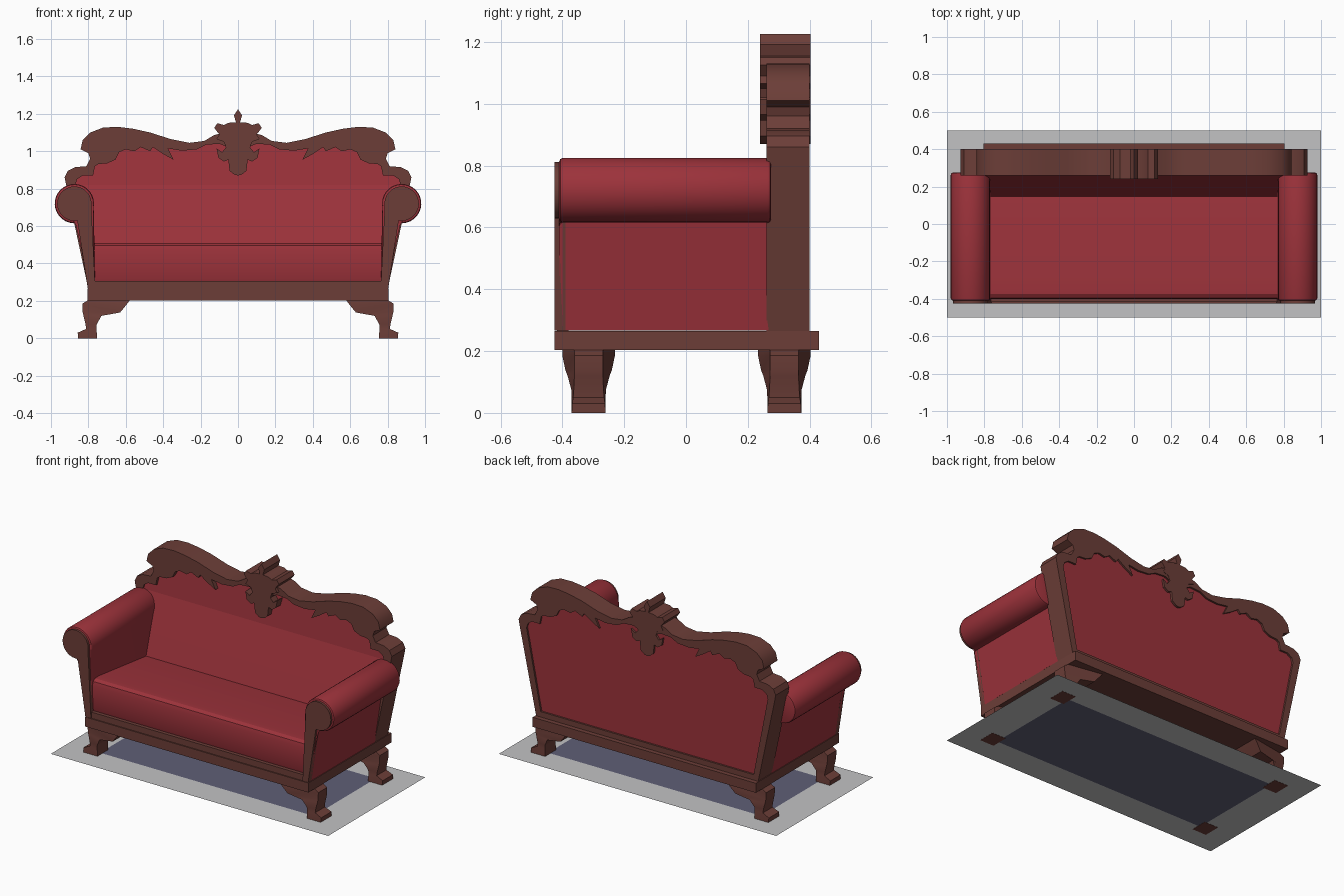
import bpy, bmesh, math

if "Cube" in bpy.data.objects:
    bpy.data.objects.remove(bpy.data.objects["Cube"])


def material(name, rgb):
    m = bpy.data.materials.new(name)
    m.diffuse_color = (*rgb, 1)
    m.use_nodes = True
    m.node_tree.nodes["Principled BSDF"].inputs["Base Color"].default_value = m.diffuse_color
    return m


WOOD = material("dark wood", (0.150, 0.048, 0.039))
RED = material("red fabric", (0.332, 0.032, 0.043))
GREY = material("grey floor", (0.54, 0.54, 0.55))
SHADE = material("blue grey floor", (0.115, 0.115, 0.18))


def finish(name, bm, mats, angle=35):
    bmesh.ops.recalc_face_normals(bm, faces=bm.faces)
    me = bpy.data.meshes.new(name)
    bm.to_mesh(me)
    bm.free()
    for m in mats:
        me.materials.append(m)
    me.shade_smooth()
    me.set_sharp_from_angle(angle=math.radians(angle))
    ob = bpy.data.objects.new(name, me)
    bpy.context.collection.objects.link(ob)
    return ob


def prism(name, pts, y0, y1, mat, side=1, bevel=0, front=None):
    """Extrude an x-z outline from y0 to y1; front(z) may tilt the front."""
    bm = bmesh.new()
    a = [bm.verts.new((x * side, front(z) if front else y0, z)) for x, z in pts]
    b = [bm.verts.new((x * side, y1, z)) for x, z in pts]
    bm.faces.new(a)
    bm.faces.new(b[::-1])
    n = len(pts)
    for i in range(n):
        j = (i + 1) % n
        bm.faces.new((a[i], b[i], b[j], a[j]))
    if bevel:
        rim = [e for e in bm.edges if abs(e.verts[0].co.y - e.verts[1].co.y) < 1e-6]
        bmesh.ops.bevel(bm, geom=rim, offset=bevel, segments=2, profile=0.5, affect='EDGES')
    return finish(name, bm, [mat])


def loft(name, rings, mat, side=1):
    """Join rings of points into a closed solid."""
    bm = bmesh.new()
    vs = [[bm.verts.new((x * side, y, z)) for x, y, z in r] for r in rings]
    for r, s in zip(vs, vs[1:]):
        for i in range(len(r)):
            j = (i + 1) % len(r)
            bm.faces.new((r[i], r[j], s[j], s[i]))
    bm.faces.new(vs[0])
    bm.faces.new(vs[-1])
    return finish(name, bm, [mat], 20)


def rect(x, z0, z1):
    return [(-x, z0), (x, z0), (x, z1), (-x, z1)]


def mirrored(half):
    return half + [(-x, z) for x, z in reversed(half) if x > 0]


# floor sheet with darker middle
bm = bmesh.new()
xs, ys = (-1, -0.77, 0.77, 1), (-0.5, -0.32, 0.32, 0.5)
grid = [[bm.verts.new((x, y, 0.001)) for x in xs] for y in ys]
for j in range(3):
    for i in range(3):
        f = bm.faces.new((grid[j][i], grid[j][i + 1], grid[j + 1][i + 1], grid[j + 1][i]))
        f.material_index = int(i == 1 and j == 1)
finish("floor_sheet", bm, [GREY, SHADE])

# base rail and thin rails on top of it
prism("base_rail", rect(0.805, 0.203, 0.265), -0.425, 0.43, WOOD)
prism("front_strip", rect(0.79, 0.26, 0.305), -0.418, -0.38, WOOD)
prism("back_strip", rect(0.79, 0.26, 0.30), 0.34, 0.40, WOOD)

# seat cushion: side profile with rounded front, sloping to the back
seat = [(-0.385, 0.28), (-0.40, 0.32), (-0.402, 0.47), (-0.395, 0.495),
        (-0.375, 0.508), (-0.34, 0.51), (0.20, 0.447), (0.20, 0.28)]
loft("seat", [[(x, y, z) for y, z in seat] for x in (-0.772, 0.772)], RED)

# lower sloping back cushion between the arms
loft("back_cushion", [
    [(-w, y, z), (w, y, z), (w, 0.37, z), (-w, 0.37, z)]
    for w, y, z in ((0.775, 0.10, 0.28), (0.79, 0.147, 0.45), (0.855, 0.272, 0.83))], RED)

# upholstered back panel
panel = [(0, 1.06), (0.12, 1.06), (0.24, 1.03), (0.38, 1.05), (0.60, 1.06),
         (0.74, 1.03), (0.775, 0.89), (0.85, 0.89), (0.88, 0.84), (0.775, 0.27)]
prism("back_panel", mirrored(panel), 0, 0.388, RED,
      front=lambda z: 0.27 + (z - 0.83) * 0.13)

# carved back frame
outer = [(0, 1.08), (.08, 1.10), (.13, 1.085), (.18, 1.055), (.26, 1.045), (.36, 1.065),
         (.47, 1.10), (.56, 1.12), (.64, 1.13), (.72, 1.127), (.79, 1.10), (.83, 1.06),
         (.842, 1.01), (.80, .99), (.79, .96), (.81, .92), (.87, .915), (.91, .895),
         (.927, .86), (.915, .80), (.80, .262)]
inner = [(.76, .262), (.87, .82), (.86, .85), (.83, .87), (.775, .87), (.765, .92),
         (.745, .932), (.70, .935), (.655, .955), (.635, .995), (.60, 1.01), (.555, 1.0),
         (.52, 1.022), (.47, 1.0), (.455, 1.022), (.40, .985), (.345, .955), (.375, 1.015),
         (.30, 1.003), (.22, 1.01), (.17, 1.035), (.10, 1.04), (0, 1.0)]

# crest ornament in the middle of the back
ornament = [(0, 1.225), (.022, 1.192), (.011, 1.155), (.05, 1.152), (.075, 1.14),
            (.11, 1.15), (.127, 1.125), (.10, 1.09), (.115, 1.065), (.075, 1.05),
            (.065, 1.02), (.085, .995), (.115, 1.015), (.105, .965), (.075, .945),
            (.052, .955), (.045, .895), (.02, .875), (0, .87)]
prism("crest_ornament", mirrored(ornament), 0.24, 0.402, WOOD)


def arm_outline(r, inset):
    """Rolled arm end: leaning panel with a round roll on top."""
    pts = [(0.803 - inset * 0.3, 0.267)]
    for i in range(25):
        t = math.radians(-100 + i * 290 / 24)
        pts.append((0.875 + r * math.cos(t), 0.72 + r * math.sin(t)))
    return pts + [(0.763 + inset * 0.3, 0.267)]


for side, label in ((-1, "left"), (1, "right")):
    prism(label + "_back_frame", outer + inner, 0.26, 0.40, WOOD, side)
    prism(label + "_arm", arm_outline(0.105, 0), -0.41, 0.275, RED, side, bevel=0.012)
    prism(label + "_arm_front", arm_outline(0.092, 0), -0.425, -0.39, WOOD, side)
    # bracket legs: z, inner x, outer x, inner and outer half width
    rows = [(0, .755, .855, .055, .055), (.03, .755, .857, .055, .053),
            (.05, .757, .812, .055, .05), (.075, .755, .815, .056, .048),
            (.12, .73, .826, .068, .046), (.138, .63, .83, .075, .046),
            (.185, .592, .832, .085, .046), (.205, .577, .80, .085, .046)]
    for yc, where in ((-0.315, "front"), (0.318, "back")):
        loft(f"{where}_{label}_leg",
             [[(a, yc - p, z), (b, yc - q, z), (b, yc + q, z), (a, yc + p, z)]
              for z, a, b, p, q in rows], WOOD, side)
